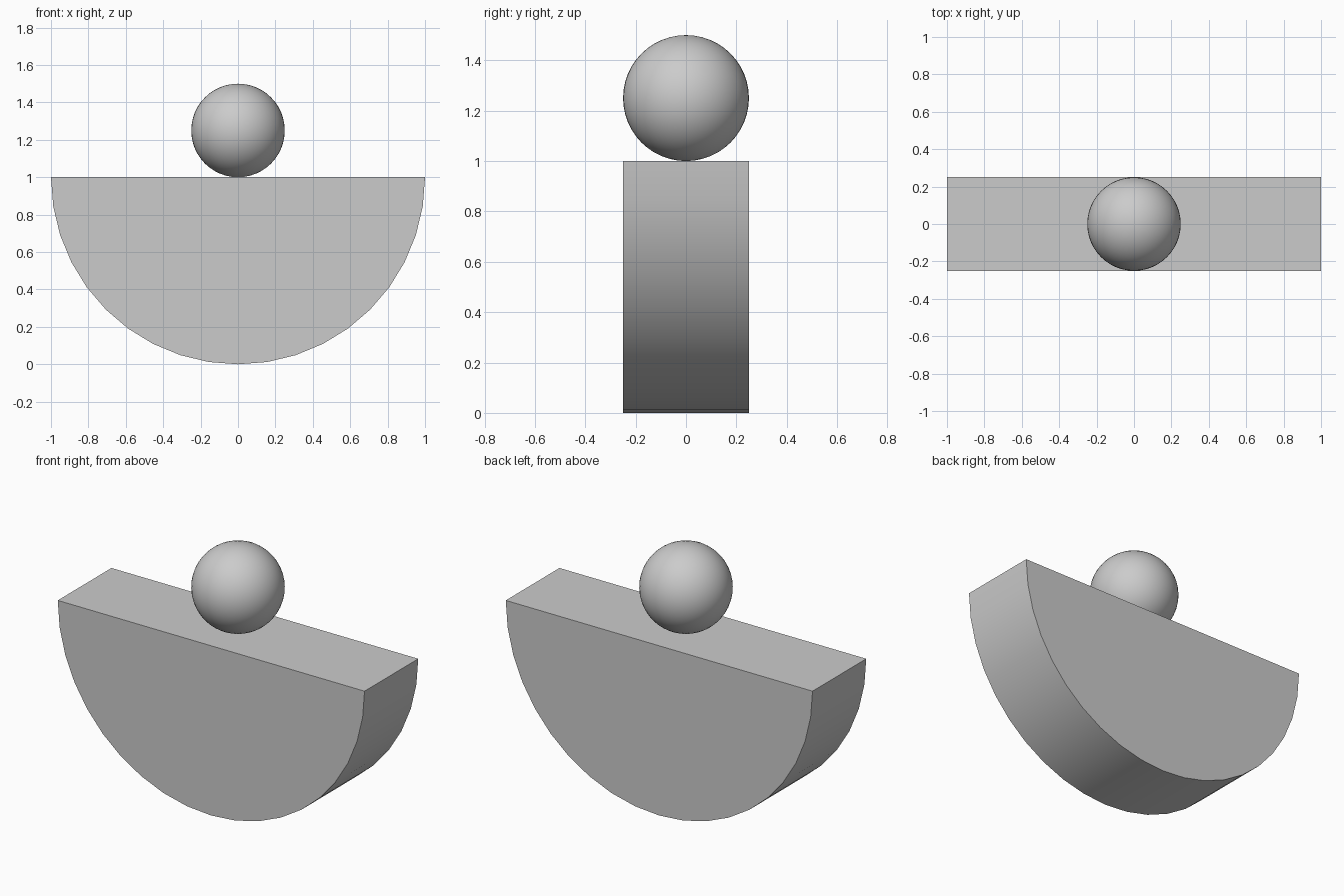
import bpy
import bmesh
from math import cos, sin, pi, radians

if "Cube" in bpy.data.objects:
    bpy.data.objects.remove(bpy.data.objects["Cube"])

SEGMENTS = 20      # facets along the half-round rim
RADIUS = 1.0
DEPTH = 0.5

# Half-round rocker base: half-disc profile extruded along y
bm = bmesh.new()
profile = []
for i in range(SEGMENTS + 1):
    a = pi + pi * i / SEGMENTS
    profile.append(bm.verts.new((RADIUS * cos(a), -DEPTH / 2, RADIUS + RADIUS * sin(a))))
face = bm.faces.new(profile)
result = bmesh.ops.extrude_face_region(bm, geom=[face])
back = [v for v in result["geom"] if isinstance(v, bmesh.types.BMVert)]
bmesh.ops.translate(bm, verts=back, vec=(0, DEPTH, 0))
bmesh.ops.recalc_face_normals(bm, faces=bm.faces)
mesh = bpy.data.meshes.new("rocker_base")
bm.to_mesh(mesh)
bm.free()
base = bpy.data.objects.new("rocker_base", mesh)
bpy.context.collection.objects.link(base)
bpy.ops.object.select_all(action='DESELECT')
base.select_set(True)
bpy.context.view_layer.objects.active = base
bpy.ops.object.shade_smooth_by_angle(angle=radians(30))

# Ball resting on the flat top
bpy.ops.mesh.primitive_uv_sphere_add(segments=48, ring_count=24, radius=0.25,
                                     location=(0, 0, RADIUS + 0.25))
ball = bpy.context.object
ball.name = "ball"
bpy.ops.object.shade_smooth()
